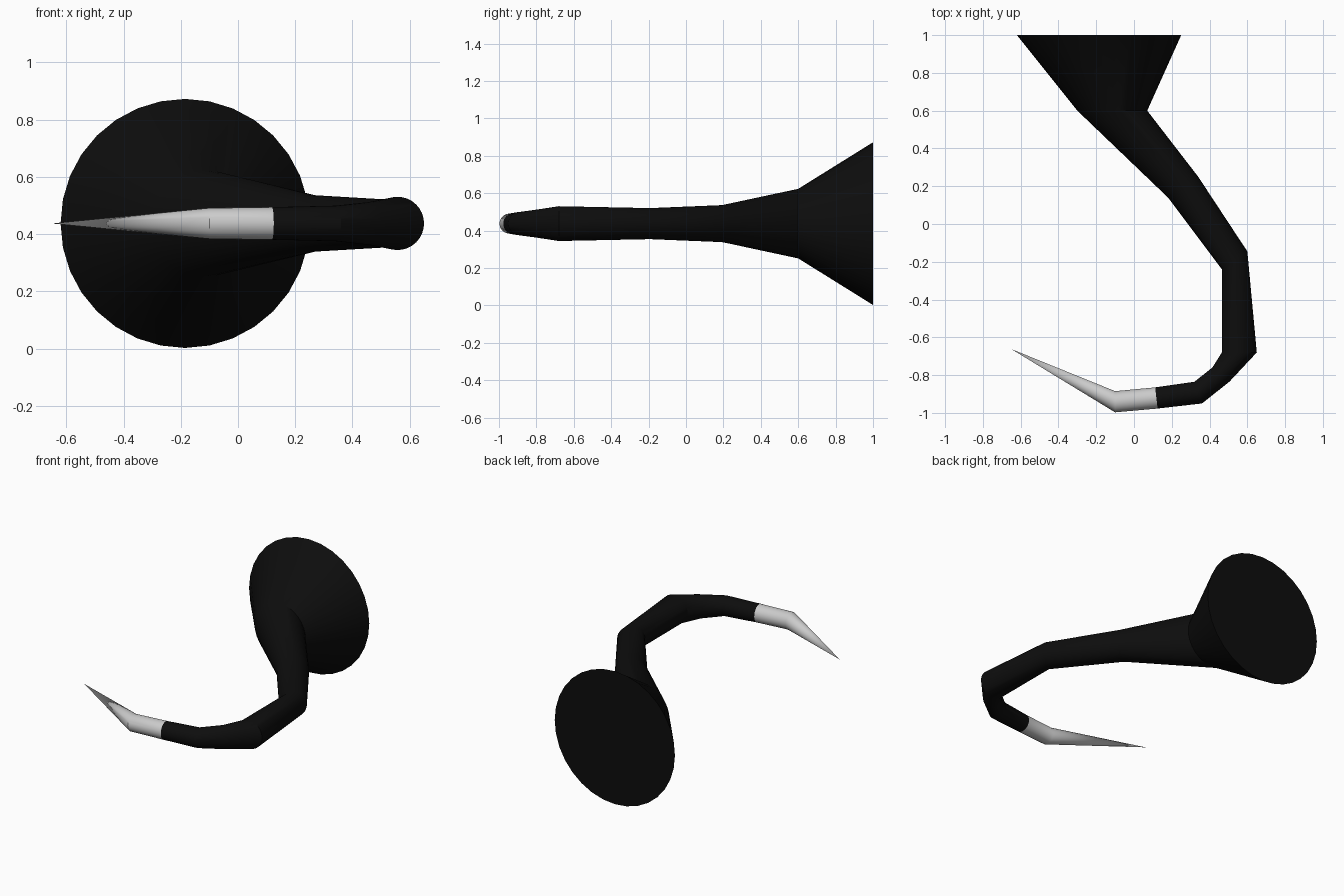
import bpy, bmesh, math
from mathutils import Vector

if "Cube" in bpy.data.objects:
    bpy.data.objects.remove(bpy.data.objects["Cube"])

SIDES = 32
MID_Z = 0.4375

# Cross-sections seen from above: inner edge, outer edge, half height
arm_rings = [
    ((-0.62, 1.0), (0.25, 1.0), 0.435),
    ((-0.30, 0.60), (0.07, 0.60), 0.186),
    ((0.18, 0.14), (0.34, 0.25), 0.099),
    ((0.465, -0.24), (0.60, -0.145), 0.083),
    ((0.465, -0.68), (0.65, -0.68), 0.093),
    ((0.415, -0.76), (0.505, -0.835), 0.075),
    ((0.32, -0.835), (0.36, -0.95), 0.062),
    ((0.112, -0.865), (0.125, -0.977), 0.057),
]
tip_rings = [arm_rings[-1], ((-0.10, -0.885), (-0.10, -0.997), 0.054)]


def loft(name, rings, cap_start=False, point=None):
    """Skin a tube through the cross-sections, optionally ending in a point."""
    bm = bmesh.new()
    loops = []
    for a, b, h in rings:
        a, b = Vector((*a, MID_Z)), Vector((*b, MID_Z))
        mid, half = (a + b) / 2, (b - a) / 2
        loop = []
        for i in range(SIDES):
            t = math.tau * i / SIDES
            loop.append(bm.verts.new(mid + half * math.cos(t) + Vector((0, 0, h * math.sin(t)))))
        loops.append(loop)
    for lo, hi in zip(loops, loops[1:]):
        for i in range(SIDES):
            j = (i + 1) % SIDES
            bm.faces.new((lo[i], lo[j], hi[j], hi[i]))
    if cap_start:
        bm.faces.new(loops[0])
    if point:
        p = bm.verts.new(point)
        for i in range(SIDES):
            bm.faces.new((loops[-1][i], loops[-1][(i + 1) % SIDES], p))
    bmesh.ops.recalc_face_normals(bm, faces=bm.faces)
    # An open tube must face outward: check against the first ring's centre
    f = min(bm.faces, key=lambda f: -f.calc_center_median().z if len(f.verts) == 4 else 0)
    if f.normal.z < 0:
        bmesh.ops.reverse_faces(bm, faces=bm.faces)
    mesh = bpy.data.meshes.new(name)
    bm.to_mesh(mesh)
    bm.free()
    obj = bpy.data.objects.new(name, mesh)
    bpy.context.collection.objects.link(obj)
    bpy.ops.object.select_all(action='DESELECT')
    obj.select_set(True)
    bpy.context.view_layer.objects.active = obj
    bpy.ops.object.shade_smooth_by_angle(angle=math.radians(30))
    return obj


# Dark curved arm with flared, closed base
arm = loft("curved_arm", arm_rings, cap_start=True)
black = bpy.data.materials.new("black")
black.diffuse_color = (0.004, 0.004, 0.004, 1)
black.use_nodes = True
black.node_tree.nodes["Principled BSDF"].inputs["Base Color"].default_value = black.diffuse_color
arm.data.materials.append(black)

# Pale pointed tip
loft("pointed_tip", tip_rings, point=(-0.65, -0.662, MID_Z))
